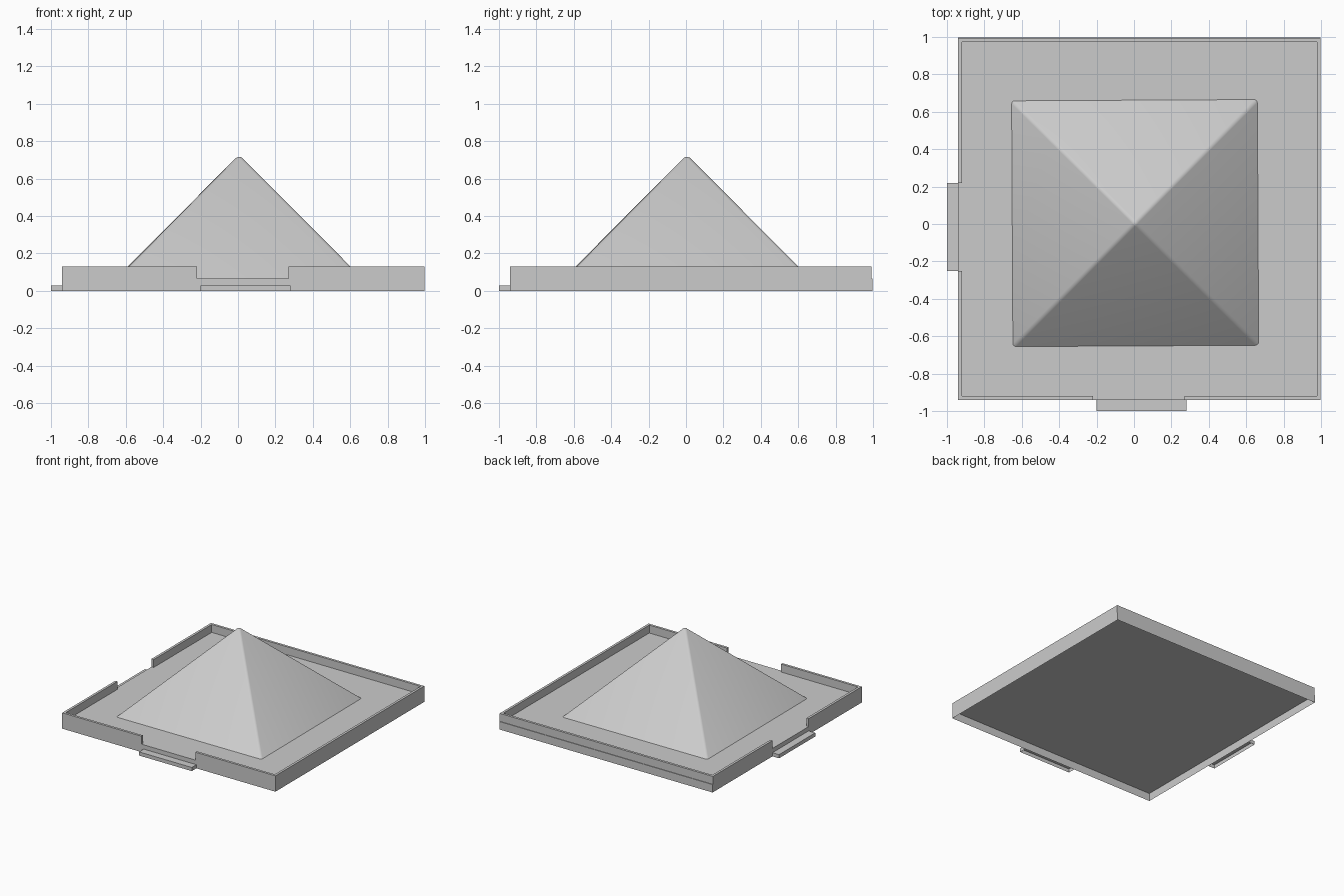
import bpy, bmesh, math
from mathutils import Matrix

if "Cube" in bpy.data.objects:
    bpy.data.objects.remove(bpy.data.objects["Cube"])


def finish(name, bm):
    mesh = bpy.data.meshes.new(name)
    bm.to_mesh(mesh)
    bm.free()
    ob = bpy.data.objects.new(name, mesh)
    bpy.context.collection.objects.link(ob)
    return ob


def box(name, x, y, z, open_bottom=False):
    bm = bmesh.new()
    size = [b - a for a, b in (x, y, z)]
    mid = [(a + b) / 2 for a, b in (x, y, z)]
    bmesh.ops.create_cube(bm, size=1, matrix=Matrix.Translation(mid) @ Matrix.Diagonal((*size, 1)))
    if open_bottom:
        bm.normal_update()
        low = [f for f in bm.faces if f.normal.z < -0.5]
        bmesh.ops.delete(bm, geom=low, context='FACES')
    return finish(name, bm)


LO, HI, FLOOR, TOP, T = -0.94, 0.998, 0.065, 0.13, 0.02

# Platform, hollow underneath, with two entrance steps
box("platform", (LO, HI), (LO, HI), (0, FLOOR), True)
box("front_step", (-0.2, 0.28), (-1, LO), (0, 0.03), True)
box("left_step", (-1, LO), (-0.25, 0.22), (0, 0.03), True)

# Low perimeter walls, with gaps at the steps
wz = (FLOOR, TOP)
box("front_wall_left", (LO, -0.22), (LO, LO + T), wz)
box("front_wall_right", (0.27, HI - T), (LO, LO + T), wz)
box("left_wall_front", (LO, LO + T), (LO + T, -0.25), wz)
box("left_wall_back", (LO, LO + T), (0.22, 0.973), wz)
box("right_wall", (HI - T, HI), (LO, 0.973), wz)
box("back_wall", (LO, HI), (0.973, 0.993), wz)

# Pyramid with slightly rounded ridges and tip
bm = bmesh.new()
half, height = 0.657, 0.663
bmesh.ops.create_cone(bm, cap_ends=False, segments=4, radius1=half * math.sqrt(2), radius2=0,
                      depth=height, matrix=Matrix.Rotation(math.radians(45), 4, 'Z'))
bmesh.ops.remove_doubles(bm, verts=bm.verts, dist=1e-4)
ridges = [e for e in bm.edges if abs(e.verts[0].co.z - e.verts[1].co.z) > 0.1]
bmesh.ops.bevel(bm, geom=ridges, offset=0.014, segments=3, profile=0.5, affect='EDGES')
pyramid = finish("pyramid", bm)
pyramid.location = (0.006, 0.005, FLOOR + height / 2)
pyramid.rotation_euler.z = math.radians(0.3)
bpy.context.view_layer.objects.active = pyramid
pyramid.select_set(True)
bpy.ops.object.shade_smooth_by_angle(angle=math.radians(30))
